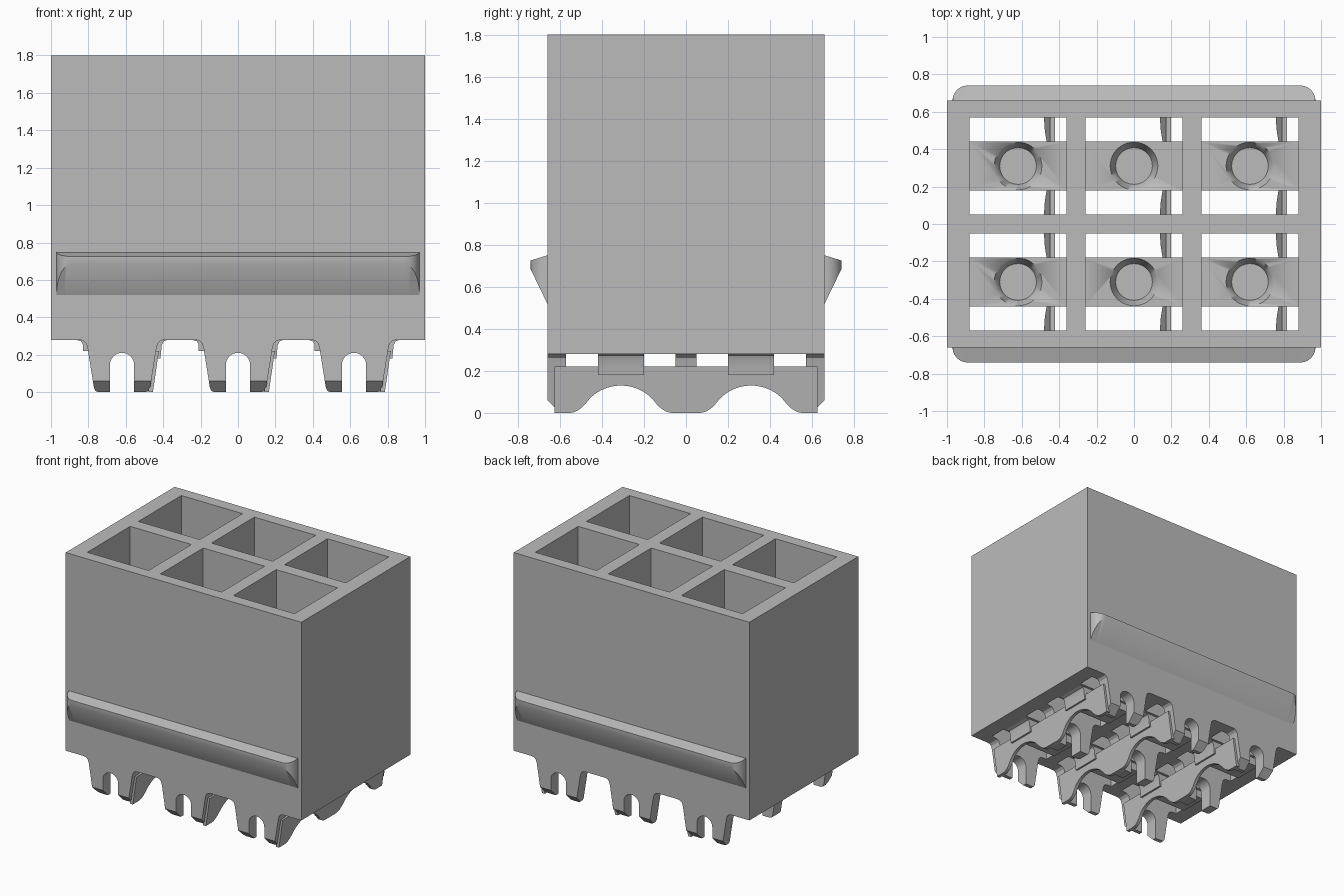
import bpy, bmesh
from math import sin, cos, pi, sqrt
from mathutils import Matrix, Vector

cube = bpy.data.objects.get("Cube")
if cube:
    bpy.data.objects.remove(cube, do_unlink=True)

GREY = (0.5, 0.5, 0.5, 1)
mat = bpy.data.materials.new("light grey plastic")
mat.use_nodes = True
mat.diffuse_color = GREY
mat.node_tree.nodes["Principled BSDF"].inputs["Base Color"].default_value = GREY

PITCH = 0.62
COLUMNS = (-PITCH, 0, PITCH)
ROWS = (-PITCH / 2, PITCH / 2)
BOTTOM, TOP = 0.28, 1.8
WALL_Y = 0.66


def finish(name, bm):
    """Turn a bmesh into a smooth-by-angle object."""
    bmesh.ops.recalc_face_normals(bm, faces=bm.faces[:])
    mesh = bpy.data.meshes.new(name)
    bm.to_mesh(mesh)
    bm.free()
    mesh.materials.append(mat)
    obj = bpy.data.objects.new(name, mesh)
    bpy.context.collection.objects.link(obj)
    bpy.ops.object.select_all(action='DESELECT')
    obj.select_set(True)
    bpy.context.view_layer.objects.active = obj
    bpy.ops.object.shade_smooth_by_angle(angle=pi / 6)
    return obj


def prism(points, offset):
    """Extrude a closed outline of 3D points by an offset."""
    bm = bmesh.new()
    face = bm.faces.new([bm.verts.new(p) for p in points])
    ext = bmesh.ops.extrude_face_region(bm, geom=[face])
    bmesh.ops.translate(bm, vec=offset, verts=[v for v in ext["geom"] if isinstance(v, bmesh.types.BMVert)])
    return bm


def box(x0, x1, y0, y1, z0, z1):
    return prism([(x0, y0, z0), (x1, y0, z0), (x1, y1, z0), (x0, y1, z0)], (0, 0, z1 - z0))


# Housing: a grid of walls around six open cells
xs = [-1] + [c + s * 0.26 for c in COLUMNS for s in (-1, 1)] + [1]
ys = [-WALL_Y] + [r + s * 0.26 for r in ROWS for s in (-1, 1)] + [WALL_Y]
bm = bmesh.new()
grid = [[bm.verts.new((x, y, BOTTOM)) for y in ys] for x in xs]
for i in range(len(xs) - 1):
    for j in range(len(ys) - 1):
        if not (i % 2 and j % 2):
            bm.faces.new((grid[i][j], grid[i + 1][j], grid[i + 1][j + 1], grid[i][j + 1]))
ext = bmesh.ops.extrude_face_region(bm, geom=bm.faces[:])
bmesh.ops.translate(bm, vec=(0, 0, TOP - BOTTOM),
                    verts=[v for v in ext["geom"] if isinstance(v, bmesh.types.BMVert)])
finish("housing", bm)

# Latch ridges: wedge sections whose depth follows a rounded end
END, DEPTH, STEPS = 0.97, 0.08, 10
left = [(-END + DEPTH * (1 - cos(a)), DEPTH * sin(a))
        for a in (pi / 2 * k / STEPS for k in range(STEPS + 1))]
stations = left + [(-x, d) for x, d in reversed(left)]
for side, name in ((-1, "front_ridge"), (1, "back_ridge")):
    bm = bmesh.new()
    rings = []
    for x, d in stations:
        d = max(d, 0.001)
        t = d / DEPTH
        section = ((-0.01, 0.52), (0, 0.52), (d, 0.52 + 0.165 * t), (d, 0.75 - 0.025 * t), (-0.01, 0.75))
        rings.append([bm.verts.new((x, side * (WALL_Y + y), z)) for y, z in section])
    for a, b in zip(rings, rings[1:]):
        for k in range(5):
            n = (k + 1) % 5
            bm.faces.new((a[k], a[n], b[n], b[k]))
    bm.faces.new(rings[0])
    bm.faces.new(rings[-1])
    finish(name, bm)

# Forked feet: slotted tapering plates under the front, middle and back walls
SLOT = 0.065
half = [(SLOT * sin(a), 0.145 + SLOT * cos(a)) for a in (pi / 2 * k / 8 for k in range(9))]
half += [(SLOT, 0), (0.125, 0), (0.142, 0.006), (0.15, 0.022), (0.184, 0.235),
         (0.192, 0.262), (0.208, 0.276), (0.235, 0.281), (0.235, 0.3)]
outline = half + [(-x, z) for x, z in reversed(half[1:])]
for cx in COLUMNS:
    for name, y0, y1, side in (("front_foot", -WALL_Y, -0.57, -1),
                               ("middle_foot", -0.05, 0.05, 0),
                               ("back_foot", 0.57, WALL_Y, 1)):
        bm = prism([(cx + x, y0, z) for x, z in outline], (0, y1 - y0, 0))
        if side:
            # Chamfer the outer lower edge
            cut = bmesh.ops.bisect_plane(bm, geom=bm.verts[:] + bm.edges[:] + bm.faces[:],
                                         plane_co=(0, side * WALL_Y, 0.06),
                                         plane_no=Vector((0, side, -1)), clear_outer=True)
            edges = [e for e in cut["geom_cut"] if isinstance(e, bmesh.types.BMEdge)]
            bmesh.ops.holes_fill(bm, edges=edges, sides=0)
        finish(name, bm)

# Leaning blades: long strips with two arches in the lower edge
def blade_bottom(y):
    d = abs(abs(y) - PITCH / 2)
    if d < 0.15:
        return 0.13 - (0.21 - sqrt(0.21 ** 2 - d * d))
    return 0.067 * max(0, (0.245 - d) / 0.095) ** 2


def blade_point(cx, y, z):
    return (cx + 0.14 + 0.032 * z / 0.22, y, z)


edge = [-0.625 + 1.25 * k / 80 for k in range(81)]
for cx in COLUMNS:
    pts = [blade_point(cx, y, blade_bottom(y)) for y in edge]
    pts += [blade_point(cx, 0.625, 0.22), blade_point(cx, -0.625, 0.22)]
    finish("blade", prism(pts, (0.025, 0, 0)))

# Contact bars with a countersunk hole, and the clips below that hold the blades
clip = [(-0.245, 0.3), (-0.245, 0.28), (-0.22, 0.272), (-0.21, 0.255), (-0.21, 0.22),
        (0.175, 0.22), (0.17, 0.18), (0.205, 0.18), (0.212, 0.25), (0.222, 0.272),
        (0.245, 0.28), (0.245, 0.3)]
for cx in COLUMNS:
    for cy in ROWS:
        bar = finish("contact_bar", box(cx - 0.265, cx + 0.265, cy - 0.13, cy + 0.13, BOTTOM, 0.9))
        bm = bmesh.new()
        bmesh.ops.create_cone(bm, cap_ends=True, segments=40, radius1=0.098, radius2=0.128, depth=0.08,
                              matrix=Matrix.Translation((cx, cy, 0.861)))
        cutter = finish("hole_cutter", bm)
        cutter.hide_render = True
        mod = bar.modifiers.new("hole", 'BOOLEAN')
        mod.object = cutter
        mod.operation = 'DIFFERENCE'
        mod.solver = 'EXACT'
        bpy.context.view_layer.objects.active = bar
        bpy.ops.object.modifier_apply(modifier=mod.name)
        bpy.data.objects.remove(cutter, do_unlink=True)
        finish("blade_clip", prism([(cx + x, cy - 0.11, z) for x, z in clip], (0, 0.22, 0)))
